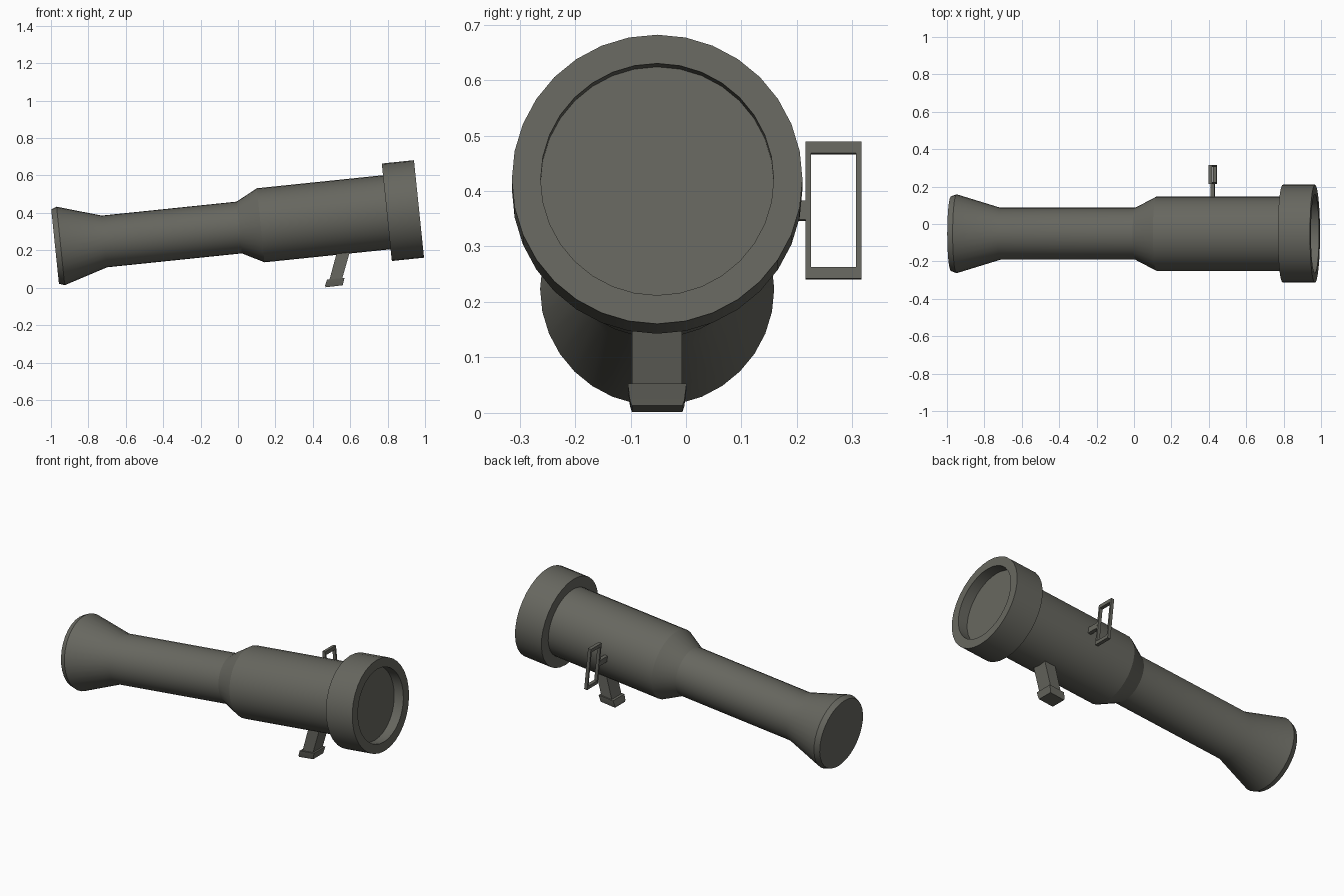
import bpy, bmesh, math
from mathutils import Matrix, Vector

if "Cube" in bpy.data.objects:
    bpy.data.objects.remove(bpy.data.objects["Cube"])

TILT = math.radians(5.9)
Y0 = -0.052
# tube frame: local x runs along the barrel axis from the rear face
TUBE = Matrix.Translation((-0.978, Y0, 0.22)) @ Matrix.Rotation(-TILT, 4, 'Y')

mat = bpy.data.materials.new("olive_grey")
mat.diffuse_color = (0.135, 0.135, 0.115, 1)
mat.use_nodes = True
mat.node_tree.nodes["Principled BSDF"].inputs["Base Color"].default_value = mat.diffuse_color


def finish(name, bm, matrix=Matrix()):
    bmesh.ops.transform(bm, matrix=matrix, verts=bm.verts)
    bmesh.ops.recalc_face_normals(bm, faces=bm.faces)
    me = bpy.data.meshes.new(name)
    bm.to_mesh(me)
    bm.free()
    me.materials.append(mat)
    ob = bpy.data.objects.new(name, me)
    bpy.context.collection.objects.link(ob)
    bpy.ops.object.select_all(action='DESELECT')
    ob.select_set(True)
    bpy.context.view_layer.objects.active = ob
    bpy.ops.object.shade_smooth_by_angle(angle=math.radians(25))
    return ob


def lathe(name, profile, n=32):
    """Closed turned solid from (distance along axis, radius) pairs."""
    bm = bmesh.new()
    rings = [[bm.verts.new((t, r * math.sin(2 * math.pi * i / n), r * math.cos(2 * math.pi * i / n)))
              for i in range(n)] for t, r in profile]
    for a, b in zip(rings, rings[1:]):
        for i in range(n):
            j = (i + 1) % n
            bm.faces.new((a[i], a[j], b[j], b[i]))
    bm.faces.new(rings[0])
    bm.faces.new(rings[-1])
    return finish(name, bm, TUBE)


def add_box(bm, center, size):
    m = Matrix.Translation(center) @ Matrix.Diagonal((*size, 1))
    bmesh.ops.create_cube(bm, size=1, matrix=m)


def slanted_block(name, sections):
    """Loft of rectangles: (x_left, z_left, x_right, z_right, y_width)."""
    bm = bmesh.new()
    loops = []
    for xl, zl, xr, zr, w in sections:
        loops.append([bm.verts.new(p) for p in (
            (xl, Y0 - w / 2, zl), (xr, Y0 - w / 2, zr),
            (xr, Y0 + w / 2, zr), (xl, Y0 + w / 2, zl))])
    for a, b in zip(loops, loops[1:]):
        for i in range(4):
            j = (i + 1) % 4
            bm.faces.new((a[i], a[j], b[j], b[i]))
    bm.faces.new(loops[0])
    bm.faces.new(loops[-1])
    return finish(name, bm)


# barrel with flared rear, stepped front, muzzle ring and recessed front disc
lathe("launch_tube", [(0, 0.2), (0.03, 0.211), (0.265, 0.139), (0.99, 0.139),
                      (1.105, 0.199), (1.783, 0.199), (1.783, 0.262),
                      (1.956, 0.262), (1.956, 0.21), (1.896, 0.21)])

# slanted hand grip and its foot
slanted_block("grip", [(0.487, 0.035, 0.555, 0.042, 0.09),
                       (0.545, 0.25, 0.617, 0.257, 0.09)])
slanted_block("grip_foot", [(0.468, 0.002, 0.56, 0.013, 0.091),
                            (0.466, 0.012, 0.562, 0.022, 0.098),
                            (0.476, 0.043, 0.57, 0.053, 0.106)])

# rectangular sight frame on the side
T, YC, H, W, D = 1.407, 0.3175, 0.248, 0.101, 0.019
bm = bmesh.new()
for s in (-1, 1):
    add_box(bm, (T, YC, s * (H / 2 - 0.0105)), (D, W, 0.021))
    add_box(bm, (T, YC + s * (W / 2 - 0.005), 0), (D, 0.01, H - 0.042))
finish("sight_frame", bm, TUBE)

# stem joining the sight to the barrel
bm = bmesh.new()
add_box(bm, (T, 0.23, 0), (0.02, 0.08, 0.035))
finish("sight_stem", bm, TUBE)
